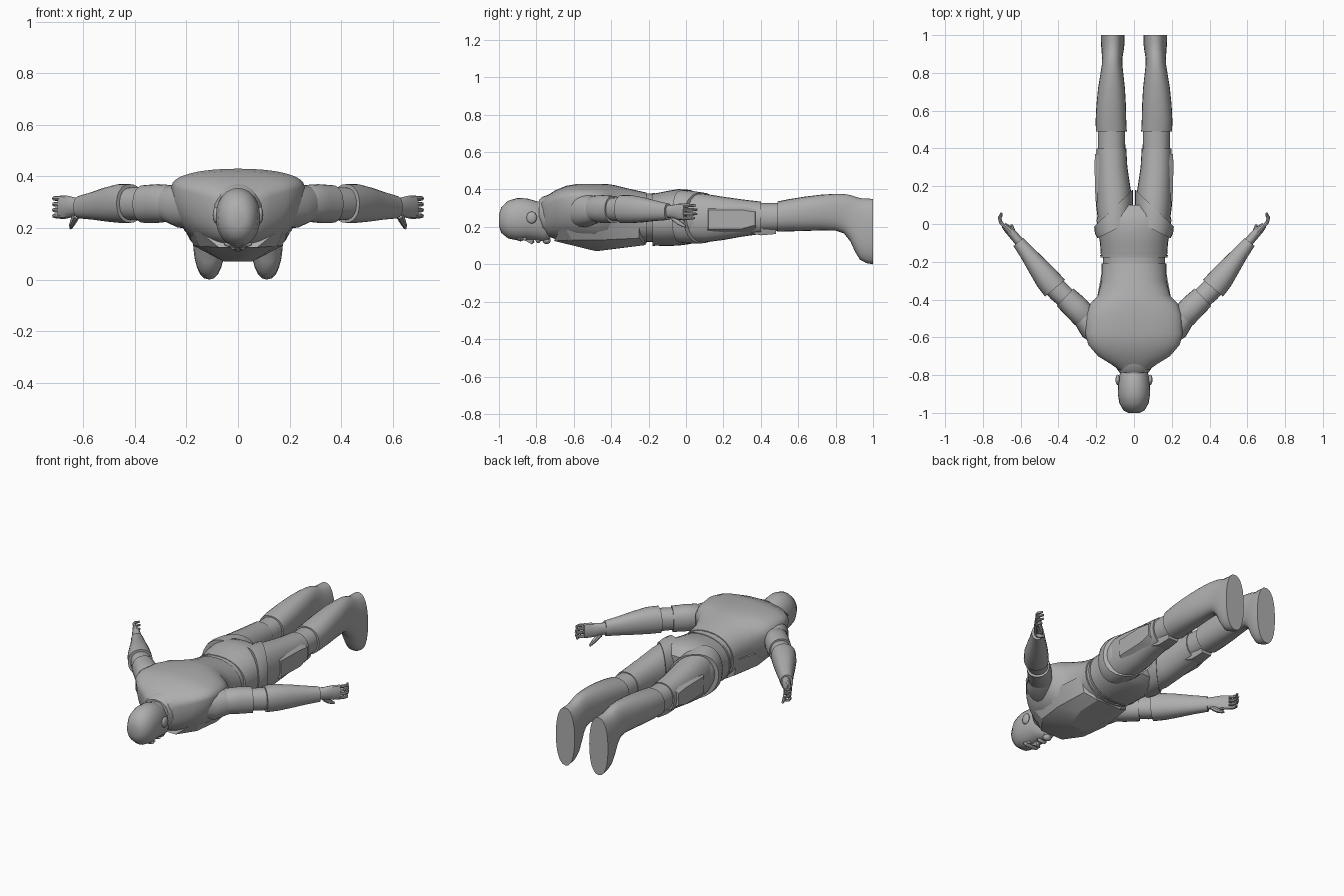
import bpy, bmesh, math
from mathutils import Vector

grey = bpy.data.materials.new("plain_grey")
grey.diffuse_color = (0.42, 0.42, 0.42, 1)


def finish(name, bm, angle=38):
    """Turn a bmesh into a shaded object."""
    bmesh.ops.recalc_face_normals(bm, faces=bm.faces)
    me = bpy.data.meshes.new(name)
    bm.to_mesh(me)
    bm.free()
    me.materials.append(grey)
    me.shade_smooth()
    me.set_sharp_from_angle(angle=math.radians(angle))
    ob = bpy.data.objects.new(name, me)
    bpy.context.collection.objects.link(ob)
    return ob


def loft(name, secs, n=24, p=2.2, side=1, straight=False):
    """Skin rings (x, y, z_low, z_high, half_width[, widest_z, slant]) along a path."""
    bm = bmesh.new()
    rings = []
    for i, s in enumerate(secs):
        x, y, lo, hi, hw = s[:5]
        zw = s[5] if len(s) > 5 else (lo + hi) / 2
        slant = s[6] if len(s) > 6 else 0
        a, b = secs[max(i - 1, 0)], secs[min(i + 1, len(secs) - 1)]
        t = Vector((0, 1)) if straight else Vector((b[0] - a[0], b[1] - a[1])).normalized()
        ring = []
        for k in range(n):
            q = 2 * math.pi * k / n
            c, d = math.cos(q), math.sin(q)
            u = math.copysign(abs(c) ** (2 / p), c) * hw
            v = math.copysign(abs(d) ** (2 / p), d)
            z = zw + v * ((hi - zw) if v > 0 else (zw - lo))
            ring.append(bm.verts.new((side * (x + t.y * u), y - t.x * u + slant * u, z)))
        rings.append(ring)
    for r, s in zip(rings, rings[1:]):
        for k in range(n):
            bm.faces.new((r[k], r[(k + 1) % n], s[(k + 1) % n], s[k]))
    bm.faces.new(rings[0])
    bm.faces.new(rings[-1])
    return finish(name, bm)


def body(name, secs, **kw):
    """Loft centred on x = 0 from (y, low, high, half_width[, widest_z])."""
    return loft(name, [(0, *s) for s in secs], straight=True, **kw)


def hull(name, half, side=0):
    """Convex faceted plate; mirrored over x when side is 0."""
    bm = bmesh.new()
    for sx in ((1, -1) if side == 0 else (side,)):
        for x, y, z in half:
            bm.verts.new((sx * x, y, z))
    res = bmesh.ops.convex_hull(bm, input=bm.verts)
    loose = [v for v in bm.verts if not v.link_faces]
    bmesh.ops.delete(bm, geom=loose, context='VERTS')
    return finish(name, bm, 20)


def blob(name, loc, size):
    """Stretched ball for small features."""
    bm = bmesh.new()
    bmesh.ops.create_uvsphere(bm, u_segments=12, v_segments=8, radius=1)
    for v in bm.verts:
        v.co = Vector(a + b * c for a, b, c in zip(loc, v.co, size))
    return finish(name, bm, 60)


# Head, face down, crown toward -y
body("head", [(-1.0, .205, .265, .03), (-.988, .168, .305, .055), (-.95, .138, .34, .077),
              (-.9, .128, .355, .086), (-.85, .132, .352, .084), (-.8, .128, .338, .077),
              (-.76, .122, .318, .067), (-.735, .125, .30, .054), (-.722, .15, .28, .042)], p=2.1)
body("neck", [(-.80, .19, .335, .06), (-.74, .18, .34, .065), (-.66, .16, .36, .08)])
hull("nose", [(.006, -.875, .135), (.008, -.825, .107), (.018, -.815, .132), (.004, -.81, .118)])
blob("brow", (0, -.885, .137), (.055, .018, .014))
blob("moustache", (0, -.79, .125), (.032, .012, .012))
blob("goatee", (0, -.745, .128), (.026, .022, .02))

# Torso, collar and faceted chest armour
body("torso", [(-.775, .20, .345, .075, .30), (-.74, .15, .37, .125, .32), (-.70, .135, .395, .19, .34),
               (-.64, .125, .42, .242, .355), (-.58, .11, .43, .258, .36), (-.48, .092, .43, .252, .35),
               (-.42, .095, .429, .232, .33), (-.38, .098, .423, .192, .30), (-.30, .105, .403, .173, .26),
               (-.21, .112, .383, .172, .245)], n=32)
body("collar", [(-.785, .22, .345, .078), (-.765, .17, .362, .092), (-.74, .16, .37, .10)])
hull("chest_armour", [(.075, -.705, .125), (.055, -.48, .07), (.15, -.61, .13), (.17, -.45, .13),
                      (.09, -.35, .088), (.15, -.25, .14), (.08, -.215, .103), (.215, -.5, .22),
                      (.19, -.66, .22), (.17, -.25, .24)])
body("waist", [(-.24, .118, .38, .164), (-.15, .118, .376, .166)])
body("pelvis", [(-.175, .10, .377, .175), (-.10, .098, .392, .18), (-.04, .10, .402, .19),
                (.02, .108, .398, .198), (.06, .12, .385, .19), (.10, .15, .35, .15)], n=32)
body("belt", [(-.178, .098, .38, .178), (-.165, .098, .382, .179)], n=32)

for side, tag in ((1, "right"), (-1, "left")):
    # Face sides
    blob("ear_" + tag, (side * .086, -.825, .25), (.012, .028, .032))
    blob("eye_" + tag, (side * .034, -.862, .135), (.013, .01, .008))

    # Arm: shoulder, sleeve, elbow, forearm
    loft("shoulder_" + tag, [(.15, -.58, .20, .39, .08), (.22, -.535, .20, .375, .082),
                             (.275, -.475, .225, .36, .062)], side=side)
    loft("sleeve_" + tag, [(.25, -.505, .235, .355, .058), (.265, -.488, .225, .367, .067),
                           (.31, -.44, .22, .37, .068), (.365, -.388, .22, .366, .064)], side=side)
    loft("elbow_" + tag, [(.34, -.41, .235, .355, .055), (.40, -.355, .23, .358, .058),
                          (.46, -.29, .235, .355, .055)], side=side)
    loft("forearm_" + tag, [(.418, -.34, .22, .37, .069), (.46, -.29, .22, .37, .066),
                            (.51, -.225, .225, .357, .055), (.56, -.16, .232, .34, .043),
                            (.612, -.095, .237, .325, .034)], side=side)
    # Hand: palm, four curled fingers, thumb
    loft("palm_" + tag, [(.59, -.115, .25, .315, .025), (.63, -.068, .245, .318, .024),
                         (.665, -.03, .236, .326, .022), (.69, -.005, .235, .325, .015)],
         n=12, side=side)
    for k in range(4):
        z, r = .247 + .0225 * k, .0095
        reach = (.0, .012, .014, .006)[k]
        path = [(.68, -.018), (.705, .008), (.712, .028 + reach * .5), (.700, .046 + reach)]
        loft(f"finger_{k + 1}_{tag}",
             [(x, y, z - r * f, z + r * f, r * f) for (x, y), f in zip(path, (1, 1, .9, .6))],
             n=8, side=side)
    loft("thumb_" + tag, [(.625, -.075, .235, .275, .016), (.638, -.045, .212, .245, .013),
                          (.645, -.02, .201, .225, .010), (.648, -.002, .195, .21, .006)],
         n=8, side=side)

    # Leg: thigh, slanted hip guard, outer plate, knee
    loft("thigh_" + tag, [(.098, -.02, .12, .388, .088), (.103, .1, .117, .377, .098),
                          (.11, .2, .13, .361, .09), (.117, .3, .148, .347, .082),
                          (.12, .40, .162, .335, .079)], side=side, straight=True)
    loft("hip_guard_" + tag, [(.102, -.03, .115, .395, .092, .25, -.5),
                              (.106, .03, .11, .393, .101, .25, -.8),
                              (.108, .085, .112, .384, .103, .25, -.95)], side=side, straight=True)
    hull("thigh_plate_" + tag, [(.15, .10, .15), (.15, .10, .33), (.204, .12, .19), (.204, .12, .29),
                                (.209, .30, .19), (.209, .30, .29), (.15, .38, .165), (.15, .38, .325),
                                (.207, .37, .21), (.207, .37, .28)], side)
    loft("knee_" + tag, [(.118, .36, .172, .33, .073), (.119, .45, .175, .328, .072),
                         (.12, .53, .18, .33, .072)], side=side, straight=True)
    hull("knee_pad_" + tag, [(.075, .35, .165), (.165, .35, .165), (.085, .40, .155), (.155, .40, .155),
                             (.09, .48, .162), (.15, .48, .162), (.065, .36, .24), (.178, .36, .24),
                             (.07, .48, .23), (.17, .48, .23)], side)

    # Boot with flat sole at y = 1
    loft("boot_" + tag, [(.12, .49, .174, .336, .082), (.122, .55, .176, .348, .081),
                         (.121, .63, .178, .361, .078), (.119, .72, .181, .372, .071),
                         (.117, .80, .18, .377, .060), (.116, .845, .165, .376, .054),
                         (.115, .88, .12, .370, .054), (.114, .905, .065, .362, .057),
                         (.113, .93, .025, .354, .060), (.112, .965, .006, .351, .063),
                         (.112, 1.0, 0, .35, .063)], side=side, straight=True, p=2.3)
